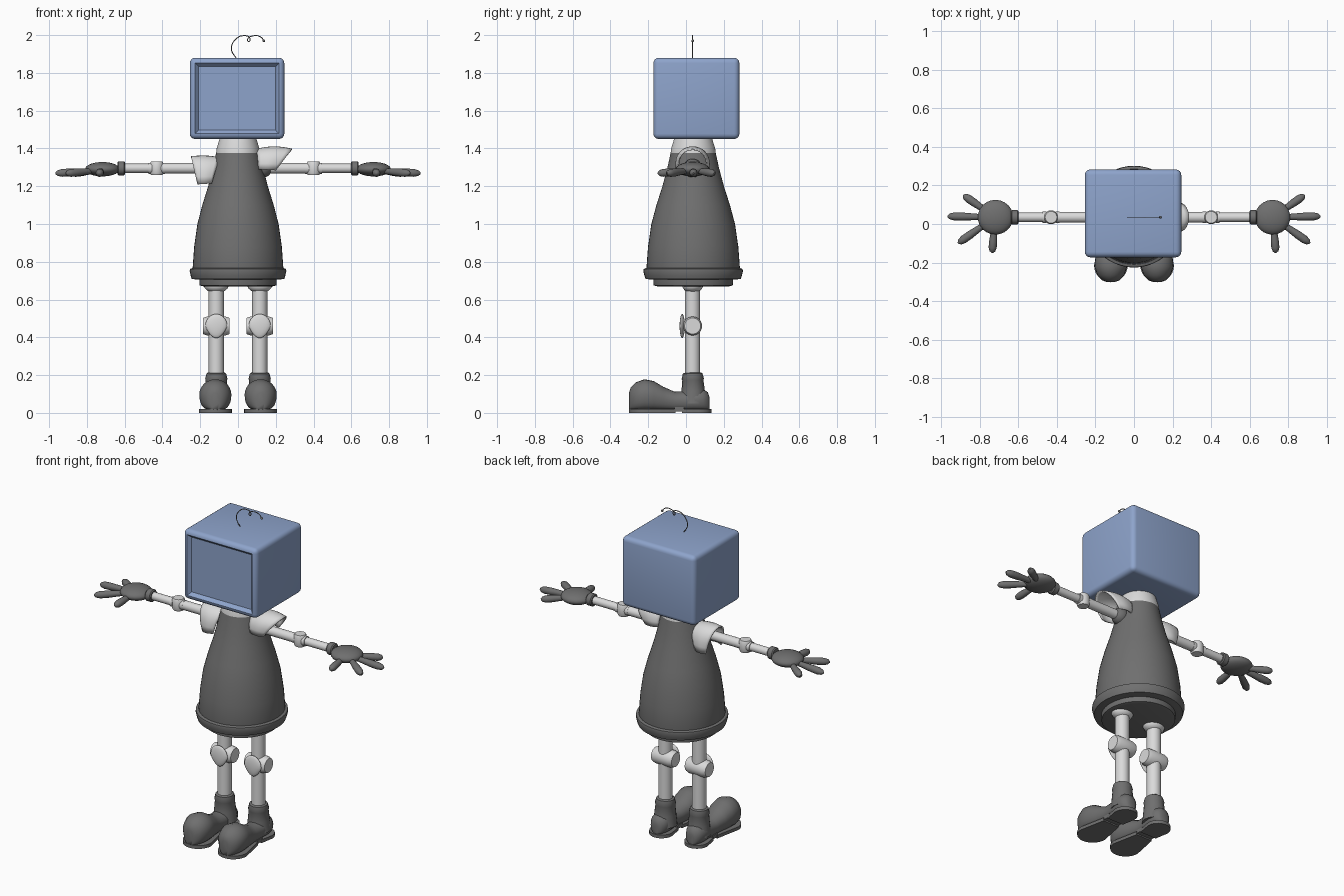
import bpy, bmesh, math
from mathutils import Vector

if "Cube" in bpy.data.objects:
    bpy.data.objects.remove(bpy.data.objects["Cube"])


def material(name, rgb):
    m = bpy.data.materials.new(name)
    m.use_nodes = True
    m.diffuse_color = (*rgb, 1)
    m.node_tree.nodes["Principled BSDF"].inputs["Base Color"].default_value = (*rgb, 1)
    return m


BLUE = material("soft blue", (0.27, 0.37, 0.60))
DARK = material("dark grey", (0.16, 0.16, 0.16))
LIGHT = material("pale grey", (0.70, 0.70, 0.70))
YC = 0.035  # depth of the body axis


def finish(name, bm, mat, angle=40):
    bmesh.ops.recalc_face_normals(bm, faces=bm.faces)
    me = bpy.data.meshes.new(name)
    bm.to_mesh(me)
    bm.free()
    me.materials.append(mat)
    ob = bpy.data.objects.new(name, me)
    bpy.context.collection.objects.link(ob)
    bpy.ops.object.select_all(action='DESELECT')
    ob.select_set(True)
    bpy.context.view_layer.objects.active = ob
    bpy.ops.object.shade_smooth_by_angle(angle=math.radians(angle))
    return ob


def loft(name, rings, mat, closed=True, angle=40):
    """Skin a row of equal point rings; closed rings also get end caps."""
    bm = bmesh.new()
    rows = [[bm.verts.new(p) for p in ring] for ring in rings]
    n = len(rows[0])
    for a, b in zip(rows, rows[1:]):
        for i in range(n if closed else n - 1):
            j = (i + 1) % n
            bm.faces.new((a[i], a[j], b[j], b[i]))
    if closed:
        bm.faces.new(rows[0])
        bm.faces.new(rows[-1])
    return finish(name, bm, mat, angle)


def limb(name, p0, p1, profile, mat, n=20, ry=1.0):
    """Round part along p0-p1; profile holds (fraction, radius)."""
    p0, p1 = Vector(p0), Vector(p1)
    q = (p1 - p0).to_track_quat('Z', 'Y')
    rings = []
    for t, r in profile:
        c = p0.lerp(p1, t)
        rings.append([c + q @ Vector((r * math.cos(a), r * ry * math.sin(a), 0))
                      for a in (2 * math.pi * i / n for i in range(n))])
    return loft(name, rings, mat)


def ball(name, centre, size, mat):
    bm = bmesh.new()
    bmesh.ops.create_uvsphere(bm, u_segments=24, v_segments=14, radius=1)
    for v in bm.verts:
        v.co = Vector(centre) + Vector([a * b for a, b in zip(v.co, size)])
    return finish(name, bm, mat)


def rod(r):
    return [(0, r), (1, r)]


def drum(r):
    return [(0, r * 0.85), (0.15, r), (0.85, r), (1, r * 0.85)]


# Head: rounded box with a recessed screen in front
bm = bmesh.new()
bmesh.ops.create_cube(bm, size=1)
for v in bm.verts:
    v.co = (v.co.x * 0.5 - 0.005, v.co.y * 0.455 + 0.055, v.co.z * 0.43 + 1.665)
bmesh.ops.bevel(bm, geom=bm.edges[:], offset=0.028, segments=4, profile=0.5, affect='EDGES')
front = min(bm.faces, key=lambda f: f.calc_center_median().y)
bmesh.ops.inset_region(bm, faces=[front], thickness=0.026, depth=-0.02)
finish("head", bm, BLUE)

# Antenna: curled wire with a bead
wire = bpy.data.curves.new("antenna", 'CURVE')
wire.dimensions = '3D'
wire.bevel_depth = 0.0025
wire.bevel_resolution = 2
path = [(-0.005, 1.87), (-0.035, 1.93), (-0.01, 1.98), (0.03, 1.997), (0.062, 1.985),
        (0.058, 1.966), (0.05, 1.975), (0.085, 1.997), (0.12, 1.99), (0.137, 1.972)]
sp = wire.splines.new('BEZIER')
sp.bezier_points.add(len(path) - 1)
for bp, (x, z) in zip(sp.bezier_points, path):
    bp.co = (x, YC, z)
    bp.handle_left_type = bp.handle_right_type = 'AUTO'
wire.materials.append(DARK)
bpy.context.collection.objects.link(bpy.data.objects.new("antenna", wire))
ball("antenna_bead", (0.137, YC, 1.97), (0.007, 0.007, 0.007), DARK)


# Body: bell shape, hem, base plate and neck
def turned(name, profile, mat):
    rings = [(z, r) for r, z in profile]
    return limb(name, (0, YC + 0.003, 0), (0, YC + 0.003, 1), rings, mat, 48, 1.03)


turned("body", [(0.235, 0.74), (0.24, 0.77), (0.232, 0.88), (0.215, 1.0), (0.189, 1.1),
                (0.158, 1.2), (0.132, 1.3), (0.114, 1.385)], DARK)
turned("hem", [(0.215, 0.705), (0.245, 0.71), (0.25, 0.725), (0.256, 0.75),
               (0.254, 0.762), (0.238, 0.768)], DARK)
turned("base_plate", [(0.185, 0.67), (0.203, 0.675), (0.205, 0.69), (0.205, 0.72)], DARK)
turned("neck", [(0.116, 1.375), (0.113, 1.4), (0.095, 1.46)], LIGHT)


# Shoulder pads: open hoods, the left one tipped upward
def shoulder_pad(name, inner, outer, bulge):
    rings = []
    for k in range(9):
        t = k / 8
        tx, tz, bx, bz = [a + (b - a) * t for a, b in zip(inner, outer)]
        tz += bulge * math.sin(math.pi * t)
        w = 0.075 + 0.012 * math.sin(math.pi * t)
        row = []
        for i in range(17):
            a = math.radians(-100 + 200 * i / 16)
            f = max(0, math.cos(a * 0.9)) ** 0.8
            row.append((bx + (tx - bx) * f, YC + w * math.sin(a), bz + (tz - bz) * f))
        rings.append(row)
    ob = loft(name, rings, LIGHT, closed=False)
    mod = ob.modifiers.new("thickness", 'SOLIDIFY')
    mod.thickness = 0.008
    mod.offset = 0


shoulder_pad("right_shoulder_pad", (-0.10, 1.35, -0.14, 1.215), (-0.248, 1.355, -0.213, 1.21), 0.006)
shoulder_pad("left_shoulder_pad", (0.10, 1.395, 0.11, 1.29), (0.285, 1.395, 0.20, 1.285), 0.012)

FINGER = [(0, 0.014), (0.3, 0.017), (0.6, 0.021), (0.82, 0.021), (0.94, 0.015), (1, 0.004)]
TIPS = {"rear_finger": (0.885, 0.15), "middle_finger": (0.967, 0.04),
        "front_finger": (0.912, -0.10), "thumb": (0.735, -0.15)}
ZA = 1.295  # arm height

for s, side in ((-1, "right"), (1, "left")):
    # Arm
    ex = -0.43 if s < 0 else 0.40
    limb(side + "_upper_arm", (s * 0.08, YC, ZA), (ex, YC, ZA), rod(0.028), LIGHT)
    limb(side + "_forearm", (ex, YC, ZA), (s * 0.62, YC, ZA), rod(0.024), LIGHT)
    limb(side + "_elbow", (ex, YC, ZA - 0.036), (ex, YC, ZA + 0.036), drum(0.036), LIGHT)
    for d in (-0.034, 0.034):
        limb(side + "_elbow_collar", (ex + d - 0.01, YC, ZA), (ex + d + 0.01, YC, ZA), rod(0.029), LIGHT)
    ball(side + "_shoulder_joint", (s * 0.13, YC, ZA), (0.05, 0.05, 0.05), DARK)
    # Hand
    limb(side + "_cuff", (s * 0.598, YC, ZA), (s * 0.638, YC, ZA), drum(0.037), DARK)
    ball(side + "_palm", (s * 0.718, YC, 1.29), (0.092, 0.09, 0.038), DARK)
    for part, (x, y) in TIPS.items():
        start = Vector((0.72, YC, 1.285))
        tip = Vector((x, y, 1.268))
        start = start.lerp(tip, 0.2)
        start.x *= s
        tip.x *= s
        limb(side + "_" + part, start, tip, FINGER, DARK, 14)

    # Leg
    lx = s * 0.115
    limb(side + "_leg", (lx, YC, 0.18), (lx, YC, 0.68), rod(0.04), LIGHT)
    ball(side + "_hip", (lx, YC, 0.675), (0.065, 0.055, 0.04), LIGHT)
    limb(side + "_knee", (lx - 0.07, YC, 0.46), (lx + 0.07, YC, 0.46), drum(0.05), LIGHT, 24)
    # Kneecap: small curved shield
    bm = bmesh.new()
    bmesh.ops.create_uvsphere(bm, u_segments=20, v_segments=12, radius=1)
    for v in bm.verts:
        taper = 1 + 0.3 * min(0, v.co.z)
        v.co = (lx + v.co.x * 0.058 * taper, -0.02 + v.co.y * 0.014, 0.46 + v.co.z * 0.064)
    finish(side + "_kneecap", bm, LIGHT)
    limb(side + "_kneecap_pin", (lx, -0.02, 0.46), (lx, YC, 0.46), rod(0.025), LIGHT)

    # Boot: sections (y, half width, top) from toe to heel
    fx = s * 0.12
    rings = []
    for y, w, top in [(-0.301, 0.02, 0.11), (-0.292, 0.045, 0.135), (-0.265, 0.07, 0.162),
                      (-0.22, 0.085, 0.178), (-0.17, 0.08, 0.168), (-0.12, 0.068, 0.138),
                      (-0.06, 0.056, 0.112), (0.0, 0.056, 0.115), (0.05, 0.062, 0.125),
                      (0.09, 0.055, 0.125), (0.115, 0.04, 0.11), (0.125, 0.02, 0.08)]:
        mid = (top + 0.015) / 2
        ring = []
        for i in range(24):
            a = 2 * math.pi * i / 24
            up = math.sin(a)
            side_w = math.cos(a) if up > 0 else math.copysign(abs(math.cos(a)) ** 0.5, math.cos(a))
            ring.append((fx + w * side_w, y, mid + (top - mid) * up))
        rings.append(ring)
    loft(side + "_boot", rings, DARK, angle=60)
    limb(side + "_boot_shaft", (lx, YC + 0.005, 0.05), (lx, YC, 0.213),
         [(0, 0.07), (0.4, 0.062), (0.75, 0.056), (0.8, 0.059), (0.97, 0.052), (1, 0.045)], DARK, 16)

    # Sole: toe and heel pads joined by a raised arch
    def pad(name, centre, r, back, z0):
        outline = [(r * math.cos(a), centre + r * math.sin(a))
                   for a in (math.pi * i / 14 * (1 if back else -1) for i in range(15))]
        inner = -0.02 if back else -0.055
        outline += [(-0.055, inner), (0.055, inner)]
        loft(name, [[(fx + x, y, z) for x, y in outline] for z in (z0, 0.02)], DARK)

    pad(side + "_toe_sole", -0.215, 0.087, False, 0)
    pad(side + "_heel_sole", 0.065, 0.07, True, 0)
    loft(side + "_arch", [[(fx + x, y, z) for x, y in
                           ((-0.053, -0.06), (0.053, -0.06), (0.053, -0.01), (-0.053, -0.01))]
                          for z in (0.008, 0.03)], DARK)
